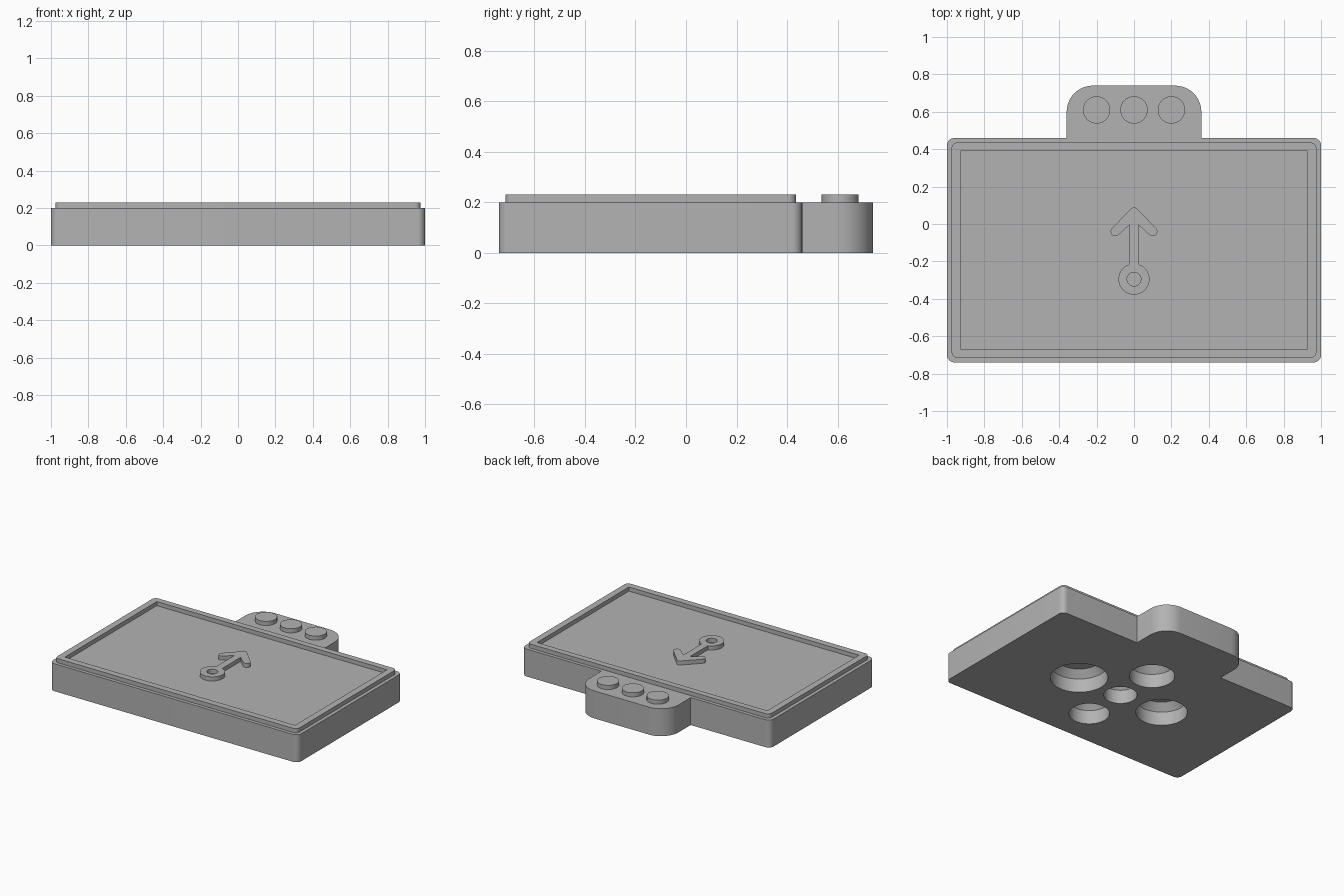
import bpy, bmesh
from math import radians, cos, sin

cube = bpy.data.objects.get("Cube")
if cube:
    bpy.data.objects.remove(cube, do_unlink=True)

grey = bpy.data.materials.new("plain grey")
grey.use_nodes = True
COLOUR = (0.45, 0.45, 0.45, 1)
grey.diffuse_color = COLOUR
grey.node_tree.nodes["Principled BSDF"].inputs["Base Color"].default_value = COLOUR


def arc(cx, cy, r, a0, a1, steps=10):
    angles = [radians(a0 + (a1 - a0) * i / steps) for i in range(steps + 1)]
    return [(cx + r * cos(a), cy + r * sin(a)) for a in angles]


def mirrored(half):
    """Close a right-hand outline, listed bottom to top, across x = 0."""
    return half + [(-x, y) for x, y in reversed(half) if abs(x) > 1e-5]


def circle(x, y, r):
    return arc(x, y, r, 0, 360, 48)[:-1]


def new_object(name, bm):
    bmesh.ops.recalc_face_normals(bm, faces=bm.faces)
    mesh = bpy.data.meshes.new(name)
    bm.to_mesh(mesh)
    bm.free()
    mesh.materials.append(grey)
    obj = bpy.data.objects.new(name, mesh)
    bpy.context.collection.objects.link(obj)
    return obj


def loft(name, sections):
    """Join matching outlines, given as (outline, height), into a solid."""
    bm = bmesh.new()
    rings = [[bm.verts.new((x, y, z)) for x, y in pts] for pts, z in sections]
    bm.faces.new(rings[0])
    bm.faces.new(rings[-1])
    for low, high in zip(rings, rings[1:]):
        for i in range(len(low)):
            j = (i + 1) % len(low)
            bm.faces.new((low[i], low[j], high[j], high[i]))
    return new_object(name, bm)


def prism(name, outline, z0, z1):
    return loft(name, [(outline, z0), (outline, z1)])


def activate(obj):
    bpy.ops.object.select_all(action='DESELECT')
    obj.select_set(True)
    bpy.context.view_layer.objects.active = obj


def cut(obj, cutter):
    cutter.hide_render = True
    mod = obj.modifiers.new("cut", 'BOOLEAN')
    mod.operation = 'DIFFERENCE'
    mod.solver = 'EXACT'
    mod.object = cutter
    activate(obj)
    bpy.ops.object.modifier_apply(modifier=mod.name)
    bpy.data.objects.remove(cutter, do_unlink=True)


TOP, RAISED = 0.2, 0.23
parts = []

# Body with the rounded tab at the back
body = prism("body", mirrored(
    arc(0.96, -0.70, 0.04, -90, 0) + arc(0.96, 0.42, 0.04, 0, 90)
    + [(0.36, 0.46)] + arc(0.22, 0.60, 0.14, 0, 90)), 0, TOP)
parts.append(body)

# Round sockets underneath, tapering in at their inner ends
sockets = [(0.355, -0.14, 0.19), (-0.355, -0.14, 0.17), (0, 0.185, 0.15),
           (0, -0.46, 0.134), (0, -0.14, 0.11)]
for x, y, r in sockets:
    cut(body, loft("socket_cutter", [
        (circle(x, y, r), -0.05), (circle(x, y, r), 0.1),
        (circle(x, y, r - 0.045), 0.15)]))

# Raised rim around the top panel
rim = prism("rim", mirrored(
    arc(0.945, -0.685, 0.03, -90, 0) + arc(0.945, 0.405, 0.03, 0, 90)), TOP, RAISED)
cut(rim, prism("rim_cutter", mirrored([(0.927, -0.667), (0.927, 0.39)]), 0.1, 0.3))
parts.append(rim)

# Arrow with a ring at its tail
arrow = prism("arrow", mirrored(
    arc(0, -0.295, 0.083, -90, 72, 24) + [(0.025, -0.005)]
    + arc(0.1, -0.04, 0.025, -135, 45) + arc(0, 0.065, 0.023, 45, 90, 4)), TOP, RAISED)
cut(arrow, prism("ring_cutter", circle(0, -0.295, 0.037), 0.1, 0.3))
parts.append(arrow)

# Three buttons on the tab
for side, x in (("right", -0.2), ("middle", 0), ("left", 0.2)):
    parts.append(prism(side + "_button", circle(x, 0.61, 0.073), TOP, RAISED))

for obj in parts:
    activate(obj)
    bpy.ops.object.shade_smooth_by_angle(angle=radians(30))
